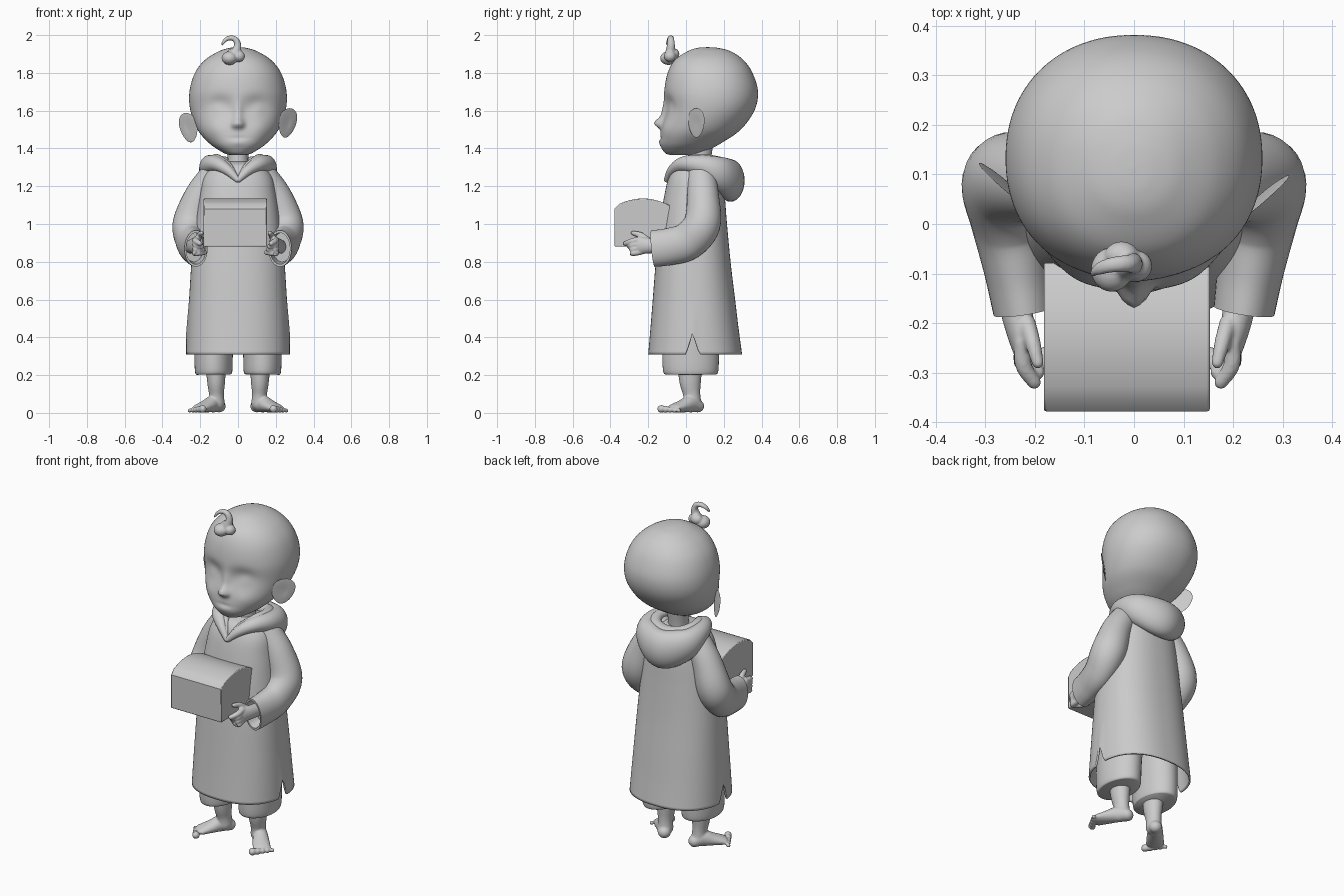
import bpy, bmesh, math
from mathutils import Vector

if "Cube" in bpy.data.objects:
    bpy.data.objects.remove(bpy.data.objects["Cube"])

clay = bpy.data.materials.new("clay_grey")
clay.diffuse_color = (0.6, 0.6, 0.6, 1)
clay.use_nodes = True
clay.node_tree.nodes["Principled BSDF"].inputs["Base Color"].default_value = clay.diffuse_color


def spline(rows, n):
    """Smooth Catmull-Rom resampling of rows of numbers, n steps per span."""
    out = []
    for i in range(len(rows) - 1):
        p = [rows[max(0, min(len(rows) - 1, i + k))] for k in (-1, 0, 1, 2)]
        for s in range(n):
            t = s / n
            out.append([0.5 * (2 * b + (c - a) * t + (2 * a - 5 * b + 4 * c - d) * t * t
                               + (3 * b - a - 3 * c + d) * t ** 3) for a, b, c, d in zip(*p)])
    return out + [list(rows[-1])]


def loft(bm, rings, cap_start=True, cap_end=True):
    vs = [[bm.verts.new(c) for c in r] for r in rings]
    n = len(vs[0])
    for a, b in zip(vs, vs[1:]):
        for i in range(n):
            bm.faces.new((a[i], a[(i + 1) % n], b[(i + 1) % n], b[i]))
    if cap_start:
        bm.faces.new(vs[0][::-1])
    if cap_end:
        bm.faces.new(vs[-1])


def tube(bm, pts, ref, n=5, seg=24, round_ends=True, hollow=False):
    """Sweep an ellipse along points (x, y, z, radius along ref, other radius)."""
    rows = spline(pts, n)
    cs = [Vector(r[:3]) for r in rows]
    rings = []

    def ring(c, t, ra, rb):
        n1 = Vector(ref)
        n1 = (n1 - t * n1.dot(t)).normalized()
        n2 = t.cross(n1)
        return [c + n1 * ra * math.cos(2 * math.pi * k / seg)
                + n2 * rb * math.sin(2 * math.pi * k / seg) for k in range(seg)]

    for i, (c, r) in enumerate(zip(cs, rows)):
        t = (cs[min(i + 1, len(cs) - 1)] - cs[max(i - 1, 0)]).normalized()
        ra, rb = max(r[3], .001), max(r[4], .001)
        dome = [(math.cos(k * .4), math.sin(k * .4), min(ra, rb)) for k in (.3, 1, 2, 3)]
        if i == 0 and round_ends:
            rings += [ring(c - t * (h * m), t, ra * s, rb * s) for h, s, m in dome]
        rings.append(ring(c, t, ra, rb))
        if i == len(cs) - 1:
            if hollow:
                rings.append(ring(c, t, ra * .86, rb * .86))
                rings.append(ring(c - t * .07, t, ra * .8, rb * .8))
            elif round_ends:
                rings += [ring(c + t * (h * m), t, ra * s, rb * s) for h, s, m in dome[::-1]]
    loft(bm, rings)


def ball(bm, c, r):
    new = bmesh.ops.create_uvsphere(bm, u_segments=24, v_segments=16, radius=1)["verts"]
    for v in new:
        v.co = Vector((c[i] + v.co[i] * r[i] for i in range(3)))
    return new


def finish(bm, name, voxel=0, mirror=None, angle=60):
    if mirror is not None:            # mirror about the plane x = mirror
        for v in bm.verts:
            v.co.x = 2 * mirror - v.co.x
    bmesh.ops.recalc_face_normals(bm, faces=bm.faces)
    me = bpy.data.meshes.new(name)
    bm.to_mesh(me)
    bm.free()
    ob = bpy.data.objects.new(name, me)
    bpy.context.collection.objects.link(ob)
    me.materials.append(clay)
    if voxel:                         # fuse overlapping volumes into one soft skin
        m = ob.modifiers.new("fuse", 'REMESH')
        m.mode, m.voxel_size, m.use_smooth_shade = 'VOXEL', voxel, True
        s = ob.modifiers.new("soften", 'SMOOTH')
        s.factor, s.iterations = .5, 3
    bpy.ops.object.select_all(action='DESELECT')
    ob.select_set(True)
    bpy.context.view_layer.objects.active = ob
    bpy.ops.object.shade_smooth_by_angle(angle=math.radians(angle))
    return ob


def oval(z, hw, yf, yb, seg, e):
    cy, ry = (yf + yb) / 2, (yb - yf) / 2
    pt = lambda c: math.copysign(abs(c) ** (2 / e), c)
    return [Vector((hw * pt(math.cos(a)), cy + ry * pt(math.sin(a)), z))
            for a in (2 * math.pi * k / seg for k in range(seg))]


# Head: half width, front y, back y by height, with a sculpted face
head_rows = [(1.365, .004, -.03, .0), (1.368, .055, -.095, .06), (1.39, .1, -.122, .115), (1.43, .155, -.138, .19),
             (1.5, .215, -.13, .29), (1.6, .252, -.112, .362), (1.7, .257, -.115, .381), (1.8, .228, -.097, .352),
             (1.87, .173, -.058, .302), (1.915, .1, .01, .235), (1.932, .045, .06, .17), (1.936, .004, .11, .118)]
bm = bmesh.new()
loft(bm, [oval(*r, 144, 2.15) for r in spline(head_rows, 8)])
face = [(0, 1.59, .022, .06, -.018), (0, 1.535, .026, .026, -.037), (0, 1.455, .045, .008, .005),
        (0, 1.43, .04, .015, -.004)]
for s in (-1, 1):
    face += [(s * .1, 1.625, .06, .05, .024), (s * .105, 1.61, .04, .036, -.014),
             (s * .12, 1.5, .06, .05, -.01), (s * .022, 1.525, .014, .014, -.014)]
for v in bm.verts:
    if v.co.y < .08:
        x, z = v.co.x, v.co.z
        v.co.y += sum(d * math.exp(-((x - a) / sx) ** 2 - ((z - b) / sz) ** 2) for a, b, sx, sz, d in face)
finish(bm, "head")

# Ears: dished flat ovals swept backwards
for side, name, cy, cz in ((1, "right_ear", .055, 1.535), (-1, "left_ear", .08, 1.51)):
    bm = bmesh.new()
    for v in ball(bm, (0, 0, 0), (1, 1, 1)):
        u, w, h = v.co
        w = w * .022 + (.026 * math.exp(-((u - .1) ** 2 + h * h) / .2) if w < 0 else 0)
        u = u * .06 * (1 + .2 * h)
        v.co = (.262 + u * .75 - w * .65 * -1 + h * .012, cy + u * .66 + w * .75, cz + h * .078)
    finish(bm, name, mirror=None if side > 0 else 0)

# Hair tuft with a curl
bm = bmesh.new()
ball(bm, (-.045, -.092, 1.878), (.042, .045, .036))
ball(bm, (.005, -.085, 1.888), (.032, .032, .03))
ball(bm, (-.025, -.065, 1.9), (.035, .03, .03))
tube(bm, [(-.02, -.085, 1.89, .03, .032), (-.002, -.08, 1.94, .022, .02), (-.012, -.08, 1.975, .018, .016),
          (-.042, -.082, 1.985, .016, .013), (-.07, -.09, 1.972, .013, .01), (-.084, -.1, 1.95, .007, .006)], (0, 1, 0))
finish(bm, "hair_tuft", voxel=.005)

# Neck
bm = bmesh.new()
tube(bm, [(0, .06, 1.22, .075, .075), (0, .07, 1.32, .055, .06), (0, .08, 1.43, .06, .065)], (1, 0, 0))
finish(bm, "neck")

# Robe: open shell with a notch cut up each side seam
robe_rows = [(.31, .275, -.2, .297), (.45, .268, -.188, .278), (.6, .259, -.176, .26), (.8, .246, -.16, .236),
             (1.0, .225, -.138, .217), (1.15, .203, -.115, .205), (1.25, .18, -.09, .19),
             (1.31, .125, -.055, .165), (1.33, .05, 0, .12)]
bm = bmesh.new()
loft(bm, [oval(*r, 160, 2.35) for r in spline(robe_rows, 6)], cap_start=False)
for v in bm.verts:
    if v.co.z < .6 and abs(v.co.x) > .2:
        lift = .115 * max(0, 1 - abs(v.co.y - .035) / .036)
        v.co.z += lift * (.6 - v.co.z) / .29
robe = finish(bm, "robe", angle=50)
sol = robe.modifiers.new("cloth", 'SOLIDIFY')
sol.thickness, sol.offset = .01, -1
bm = robe.data
if sum(p.normal.x * p.center.x for p in bm.polygons) < 0:
    bm.flip_normals()

# Hood: fat drooping roll round the neck, with a thinner inner fold
def both_sides(half):
    return half + [(-p[0],) + p[1:] for p in half[-2::-1]]

bm = bmesh.new()
tube(bm, both_sides([(.004, -.103, 1.235, .015, .014), (.055, -.07, 1.285, .028, .028), (.112, -.008, 1.317, .042, .045),
                     (.148, .085, 1.308, .058, .054), (.122, .18, 1.268, .09, .068), (0, .236, 1.23, .112, .074)]),
     (0, 0, 1), n=8, seg=32)
finish(bm, "hood")
bm = bmesh.new()
tube(bm, both_sides([(.01, -.1, 1.25, .01, .01), (.05, -.045, 1.305, .02, .02), (.105, .02, 1.34, .026, .028),
                     (.118, .1, 1.343, .026, .03), (.085, .165, 1.332, .027, .035), (0, .19, 1.32, .03, .04)]),
     (0, 0, 1), n=8)
finish(bm, "hood_fold")

# Sleeves, hands, trousers and feet, on both sides
for side, name in ((1, "right"), (-1, "left")):
    mir = None if side > 0 else 0
    bm = bmesh.new()
    tube(bm, [(.12, .08, 1.275, .07, .075), (.2, .09, 1.15, .082, .084), (.25, .085, 1.0, .096, .098),
              (.25, .01, .91, .08, .1), (.235, -.09, .88, .068, .098), (.222, -.175, .87, .062, .097)],
         (1, 0, 0), n=6, seg=32, hollow=True)
    finish(bm, name + "_sleeve", mirror=mir)

    # Hand with four fingers and a thumb, gripping the box
    bm = bmesh.new()
    tube(bm, [(.222, -.09, .88, .035, .038), (.21, -.18, .885, .032, .04), (.195, -.245, .885, .027, .046)], (1, 0, 0))
    for i in range(4):
        tube(bm, [(.198, -.24, .918 - .022 * i, .017, .016), (.197, -.285, .91 - .022 * i, .017, .015),
                  (.175 - .008 * i, -.32 + .02 * i, .897 - .016 * i, .014, .013)], (1, 0, 0), seg=14)
    tube(bm, [(.19, -.2, .91, .018, .02), (.178, -.24, .94, .016, .017), (.168, -.28, .952, .012, .012)], (1, 0, 0), seg=14)
    finish(bm, name + "_hand", voxel=.005, mirror=None if side > 0 else -.013)

    bm = bmesh.new()
    tube(bm, [(.115, .03, .62, .11, .15), (.128, .025, .33, .102, .15), (.129, .025, .222, .099, .146),
              (.129, .025, .203, .09, .132)], (1, 0, 0), n=5, seg=40, round_ends=False)
    finish(bm, name + "_trouser_leg", mirror=mir)

    # Bare splayed foot with toes, and the shin
    bm = bmesh.new()
    tube(bm, [(.118, .02, .3, .058, .07), (.116, .022, .17, .048, .058), (.114, .03, .1, .04, .046),
              (.112, .035, .05, .042, .046)], (1, 0, 0))
    tube(bm, [(.1, .062, .036, .034, .036), (.128, .028, .048, .046, .04), (.165, -.018, .036, .034, .046),
              (.203, -.064, .024, .022, .05)], (0, 0, 1))
    for i in range(5):
        k, r = i - 2, .021 - .0022 * i
        f = .036 - .007 * i
        ball(bm, (.208 + .021 * k + f * .6, -.068 + .018 * k - f * .75, r), (r, r, r))
    finish(bm, name + "_foot", voxel=.006, mirror=mir)

# Box with a barrel-vaulted lid
bm = bmesh.new()
profile = [(-.085, .88), (-.378, .88), (-.378, 1.08)]
profile += [(-.378 + .3 * k / 12, 1.08 + .055 * math.sin(math.pi * (.06 + .88 * k / 12)) ** .8) for k in range(1, 13)]
loft(bm, [[Vector((x, y, z)) for y, z in profile] for x in (-.182, .153)])
box = finish(bm, "box", angle=30)
bev = box.modifiers.new("edge", 'BEVEL')
bev.width, bev.segments, bev.limit_method, bev.angle_limit = .005, 2, 'ANGLE', math.radians(50)
